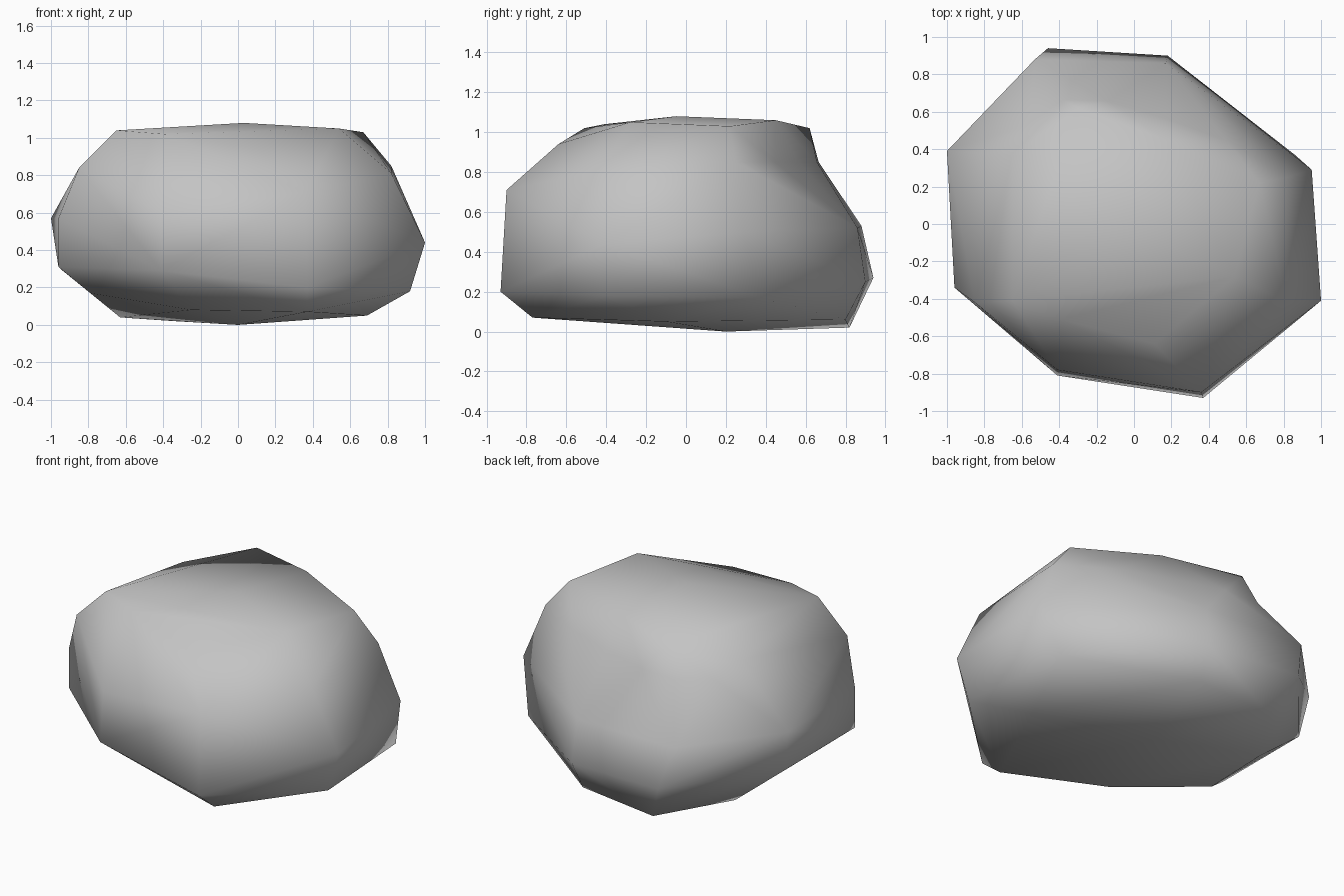
import bpy
import bmesh

cube = bpy.data.objects.get("Cube")
if cube:
    bpy.data.objects.remove(cube, do_unlink=True)

# Corners of the boulder, layer by layer, each running round the stone
UNDERSIDE = [(0, .2, 0), (-.34, .82, .02), (-.63, .4, .04), (-.79, -.24, .17),
             (-.25, -.5, .08), (.37, -.77, .07), (.69, -.1, .05), (.17, .8, .06)]
LOWER_BELT = [(-.46, .94, .27), (-.95, .36, .3), (-.96, -.34, .31), (-.41, -.81, .29),
              (.37, -.93, .2), (.92, -.4, .18), (.86, .37, .17), (.18, .9, .25)]
UPPER_BELT = [(-.53, .88, .53), (-1, .39, .57), (-.96, -.34, .57), (-.41, -.78, .6),
              (.36, -.9, .71), (1, -.41, .44), (.95, .29, .5), (.17, .86, .52)]
SHOULDER = [(-.65, .37, .93), (-.85, -.42, .84), (.11, -.64, .94),
            (.82, -.42, .81), (.82, .25, .85)]
CROWN = [(-.3, .62, 1.02), (-.65, -.41, 1.04), (-.39, -.51, 1.02), (.54, -.28, 1.05),
         (.67, .22, 1.03), (.17, .45, 1.06), (.03, -.05, 1.08)]


def make_material(name, colour):
    material = bpy.data.materials.new(name)
    material.use_nodes = True
    material.diffuse_color = colour
    shader = next(node for node in material.node_tree.nodes
                  if node.type == 'BSDF_PRINCIPLED')
    shader.inputs["Base Color"].default_value = colour
    shader.inputs["Roughness"].default_value = 0.9
    return material


def dent_back(bm, height, depth):
    """Crease the back slope at one height and press the crease inwards."""
    slope = [face for face in bm.faces if face.calc_center_median().y > 0.5]
    parts = set(slope)
    for face in slope:
        parts.update(face.edges)
        parts.update(face.verts)
    cut = bmesh.ops.bisect_plane(bm, geom=list(parts), dist=0.001,
                                 plane_co=(0, 0, height), plane_no=(0, 0, 1))
    for item in cut["geom_cut"]:
        if isinstance(item, bmesh.types.BMVert) and item.co.y > 0.6:
            item.co.y -= depth


def wrap_layers(name, layers, material):
    """Stretch one faceted, softly shaded skin around all the layers."""
    bm = bmesh.new()
    for layer in layers:
        for corner in layer:
            bm.verts.new(corner)
    hull = bmesh.ops.convex_hull(bm, input=bm.verts[:])

    # Drop corners that ended up inside the skin
    inside = {item for key in ("geom_interior", "geom_unused")
              for item in hull[key] if isinstance(item, bmesh.types.BMVert)}
    bmesh.ops.delete(bm, geom=list(inside), context='VERTS')

    dent_back(bm, height=0.85, depth=0.045)
    bmesh.ops.triangulate(bm, faces=[f for f in bm.faces if len(f.verts) > 3])
    bmesh.ops.recalc_face_normals(bm, faces=bm.faces[:])
    for face in bm.faces:
        face.smooth = True

    mesh = bpy.data.meshes.new(name)
    bm.to_mesh(mesh)
    bm.free()
    mesh.materials.append(material)
    skin = bpy.data.objects.new(name, mesh)
    bpy.context.collection.objects.link(skin)


# Boulder
stone = make_material("stone grey", (0.55, 0.55, 0.55, 1))
wrap_layers("boulder", [UNDERSIDE, LOWER_BELT, UPPER_BELT, SHOULDER, CROWN], stone)
